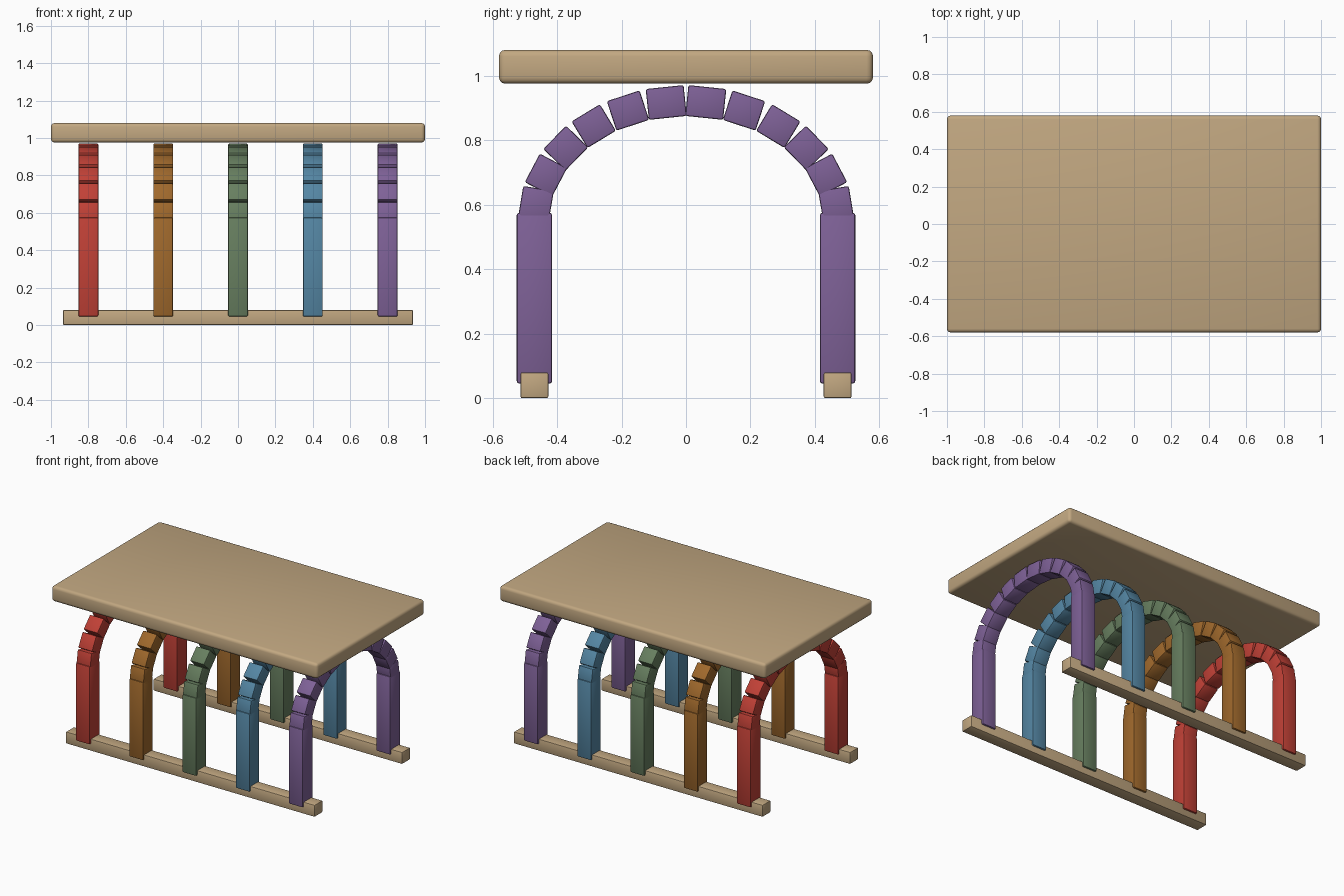
import bpy
import bmesh
import math
from mathutils import Matrix

cube = bpy.data.objects.get("Cube")
if cube:
    bpy.data.objects.remove(cube, do_unlink=True)


def material(name, rgb):
    mat = bpy.data.materials.new(name)
    mat.use_nodes = True
    mat.diffuse_color = (*rgb, 1)
    mat.node_tree.nodes["Principled BSDF"].inputs["Base Color"].default_value = (*rgb, 1)
    return mat


def add_box(bm, size, centre, tilt=0.0, bevel=0.008, segments=2):
    """Rounded box, tilted about the x axis, merged into bm."""
    part = bmesh.new()
    bmesh.ops.create_cube(part, size=1, matrix=Matrix.Diagonal((*size, 1)))
    bmesh.ops.bevel(part, geom=part.edges[:], offset=bevel, segments=segments,
                    profile=0.5, affect='EDGES')
    part.transform(Matrix.Translation(centre) @ Matrix.Rotation(tilt, 4, 'X'))
    mesh = bpy.data.meshes.new("part")
    part.to_mesh(mesh)
    part.free()
    bm.from_mesh(mesh)
    bpy.data.meshes.remove(mesh)


def finish(bm, name, mat):
    mesh = bpy.data.meshes.new(name)
    bm.to_mesh(mesh)
    bm.free()
    mesh.materials.append(mat)
    obj = bpy.data.objects.new(name, mesh)
    bpy.context.collection.objects.link(obj)
    bpy.ops.object.select_all(action='DESELECT')
    obj.select_set(True)
    bpy.context.view_layer.objects.active = obj
    bpy.ops.object.shade_smooth_by_angle(angle=math.radians(35))
    return obj


wood = material("tan wood", (0.54, 0.39, 0.22))
paints = [
    ("red", (0.53, 0.052, 0.037)),
    ("amber", (0.35, 0.14, 0.025)),
    ("green", (0.135, 0.21, 0.115)),
    ("blue", (0.09, 0.24, 0.37)),
    ("purple", (0.21, 0.12, 0.31)),
]

# Table top
bm = bmesh.new()
add_box(bm, (2.0, 1.16, 0.105), (0, 0, 1.0275), bevel=0.02, segments=3)
finish(bm, "table_top", wood)

# Floor rails
LEG_Y = 0.47
for side, label in ((-1, "front"), (1, "back")):
    bm = bmesh.new()
    add_box(bm, (1.87, 0.086, 0.08), (0, side * LEG_Y, 0.04), bevel=0.005)
    finish(bm, label + "_rail", wood)

# Arches: two posts joined by blocks laid along a half ellipse
RISE, SPRING_Z, WIDTH = 0.37, 0.55, 0.106
LENGTHS = (0.118, 0.107, 0.103, 0.101, 0.1, 0.105)
for i, (colour, rgb) in enumerate(paints):
    x = -0.8 + 0.4 * i
    paint = material(colour + " paint", rgb)
    blocks = bmesh.new()
    for side, label in ((-1, "front"), (1, "back")):
        bm = bmesh.new()
        add_box(bm, (WIDTH, 0.11, 0.53), (x, side * LEG_Y, 0.31))
        finish(bm, f"{colour}_{label}_post", paint)
        for k, length in enumerate(LENGTHS):
            t = math.radians(7.5 + 15 * k)
            y, z = LEG_Y * math.sin(t), SPRING_Z + RISE * math.cos(t)
            slope = math.atan2(RISE * math.sin(t), LEG_Y * math.cos(t))
            add_box(blocks, (WIDTH, length, 0.096), (x, side * y, z),
                    tilt=-side * slope, bevel=0.006)
    finish(blocks, colour + "_arch_blocks", paint)
